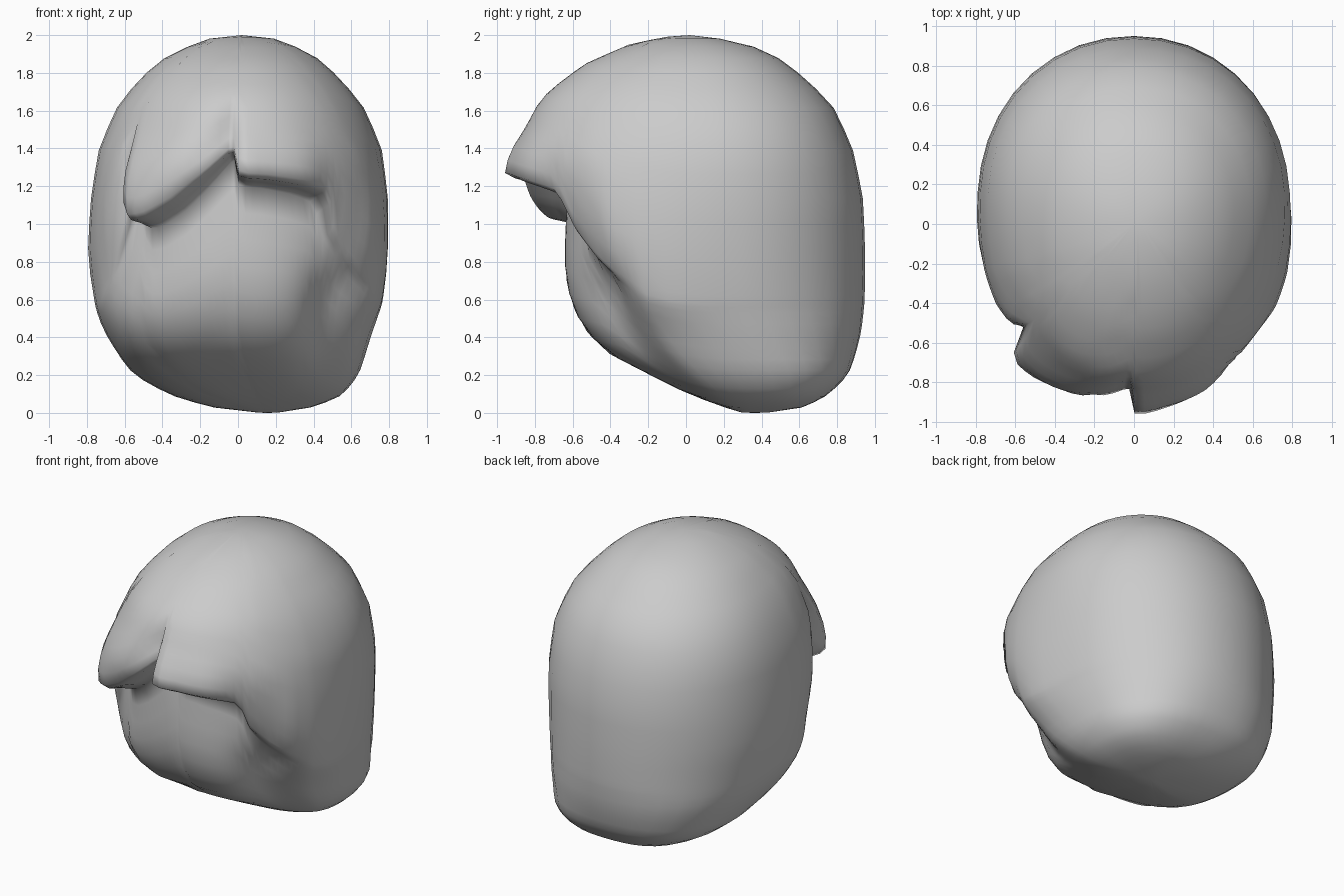
import bpy, bmesh, math

if "Cube" in bpy.data.objects:
    bpy.data.objects.remove(bpy.data.objects["Cube"])


def interp(table, v):
    """Piecewise linear lookup; first column must rise."""
    if v <= table[0][0]:
        return table[0][1:]
    for p, q in zip(table, table[1:]):
        if v <= q[0]:
            t = (v - p[0]) / (q[0] - p[0])
            return [a + (b - a) * t for a, b in zip(p[1:], q[1:])]
    return table[-1][1:]


def smooth(a, b, v):
    t = min(1, max(0, (v - a) / (b - a)))
    return t * t * (3 - 2 * t)


# Outline by height: z, left x, right x, back y
BODY = [(0, .12, .2, .42), (.03, -.14, .39, .62), (.08, -.33, .54, .73), (.2, -.56, .64, .86),
        (.4, -.69, .7, .92), (.5, -.735, .725, .935), (.6, -.755, .75, .945), (.83, -.79, .775, .945),
        (1.13, -.775, .785, .935), (1.4, -.735, .76, .88), (1.63, -.635, .66, .775), (1.78, -.51, .53, .62),
        (1.88, -.39, .42, .49), (1.95, -.24, .28, .33), (1.985, -.14, .18, .16), (2, -.04, .08, .06)]
# Front y by height, for the hair and for the face
HAIR = [(0, .3), (.03, .2), (.1, 0), (.22, -.22), (.31, -.43), (.45, -.55), (.6, -.63), (.85, -.74),
        (1.0, -.86), (1.28, -.95), (1.4, -.91), (1.5, -.85), (1.62, -.79), (1.7, -.73),
        (1.85, -.53), (1.95, -.3), (1.985, -.14), (2, -.04)]
FACE = [(0, .3), (.03, .2), (.1, 0), (.22, -.22), (.31, -.43), (.45, -.55), (.6, -.62), (.8, -.64),
        (1.1, -.63), (1.3, -.6), (1.5, -.58)]
CENTRE = [(0, .15, .35), (.1, .1, .36), (.22, .05, .3), (.35, .01, .2), (.55, 0, .1), (1.5, 0, .1), (2, .02, .02)]
# Fringe by angle from the front: angle, edge height, outward shift
FRINGE = [(-95, .6, 0), (-80, .6, .01), (-66, .6, .02), (-54, .75, .02), (-48, .92, -.01), (-45, 1.02, -.04),
          (-42, 1.3, -.07), (-39, 1.1, .07), (-36, 1.04, .09), (-30, 1.06, .07), (-21, 1.14, .01),
          (-12, 1.26, -.05), (-1.5, 1.42, -.08), (0, 1.27, .02), (9, 1.26, 0), (21, 1.23, 0), (30, 1.19, -.03),
          (33, 1.13, -.03), (36, .98, -.04), (45, .85, 0), (54, .75, .05), (66, .65, .055), (80, .6, .03),
          (95, .6, 0)]


def cheek(deg, z):
    """Hollow under the right cheek, fuller left jaw."""
    right = -.11 * math.exp(-((deg - 44) / 16) ** 2) * smooth(.1, .4, z) * (1 - smooth(.62, .84, z))
    left = .045 * math.exp(-((deg + 46) / 18) ** 2) * smooth(.1, .35, z) * (1 - smooth(.5, .8, z))
    return right + left


def point(deg, z, front):
    """Point on the rounded cross-section at this height and angle."""
    left, right, back = interp(BODY, z)
    cx, cy = interp(CENTRE, z)
    s, c = math.sin(math.radians(deg)), math.cos(math.radians(deg))
    a = max(.01, right - cx if s > 0 else cx - left)
    b = max(.01, cy - front if c > 0 else back - cy)
    n = 2.4 - .3 * smooth(.3, .8, z) + .25 * (1 - smooth(.1, .4, z))
    r = (abs(s / a) ** n + abs(c / b) ** n) ** (-1 / n)
    return r + cheek(deg, z), s, c, cx, cy


def hair_r(deg, z):
    r, *rest = point(deg, z, interp(HAIR, z)[0])
    edge, shift = interp(FRINGE, deg)
    fade = (1 - smooth(edge, max(1.5, edge + .3), z)) * smooth(edge - .25, edge, z)
    return (r + shift * fade, *rest)


def face_r(deg, z):
    r, *rest = point(deg, z, interp(FACE, z)[0])
    base = point(deg, z, interp(HAIR, z)[0])[0]
    h = hair_r(deg, z)[0]
    side = smooth(38, 60, abs(deg))
    return (min(base, r) * (1 - side) + h * side, *rest)


def place(r, s, c, cx, cy, z):
    return (cx + r * s, cy - r * c, z)


def column(deg):
    """One strip from crown to chin: hair, rolled lip, face."""
    edge = interp(FRINGE, deg)[0]
    pts = []
    for i in range(1, 15):                                  # hair
        z = 2 - (2 - edge) * (1 - math.cos(i / 14 * math.pi / 2)) ** .85
        pts.append(place(*hair_r(deg, z), z))
    for k, dz in ((.12, .025), (.5, .04), (1, .06)):        # lip and underside
        z = edge - dz
        ro, *rest = hair_r(deg, z)
        pts.append(place(ro + (face_r(deg, z)[0] - ro) * k, *rest, z))
    low = edge - .06
    for i in range(1, 13):                                  # face and neck
        z = low * (1 - math.sin(i / 12.6 * math.pi / 2))
        pts.append(place(*face_r(deg, z), z))
    return pts


# Head with swept fringe, as one closed skin
angles = sorted(list(range(-66, 67, 3)) + [-1.5]) + [66 + 228 * i / 24 for i in range(1, 24)]
angles = [a if a <= 180 else a - 360 for a in angles]
bm = bmesh.new()
cols = [[bm.verts.new(p) for p in column(a)] for a in angles]
top, bottom = bm.verts.new((.02, .02, 2)), bm.verts.new((.15, .35, 0))
for a, b in zip(cols, cols[1:] + cols[:1]):
    bm.faces.new((top, a[0], b[0]))
    bm.faces.new((bottom, b[-1], a[-1]))
    for i in range(len(a) - 1):
        bm.faces.new((a[i], a[i + 1], b[i + 1], b[i]))
# Soften the skin a little, the jaw more, and make up for the shrinkage
for limit in (1.9, .65, .65):
    bmesh.ops.smooth_vert(bm, verts=[v for v in bm.verts if .04 < v.co.z < limit], factor=.3,
                          use_axis_x=True, use_axis_y=True, use_axis_z=True)
for v in bm.verts:
    v.co.x *= 1.006
    v.co.y *= 1.006
bmesh.ops.recalc_face_normals(bm, faces=bm.faces)
mesh = bpy.data.meshes.new("head_with_fringe")
bm.to_mesh(mesh)
bm.free()
for p in mesh.polygons:
    p.use_smooth = True
head = bpy.data.objects.new("head_with_fringe", mesh)
bpy.context.collection.objects.link(head)
grey = bpy.data.materials.new("plain grey")
grey.diffuse_color = (.6, .6, .6, 1)
grey.use_nodes = True
grey.node_tree.nodes["Principled BSDF"].inputs["Base Color"].default_value = grey.diffuse_color
mesh.materials.append(grey)
